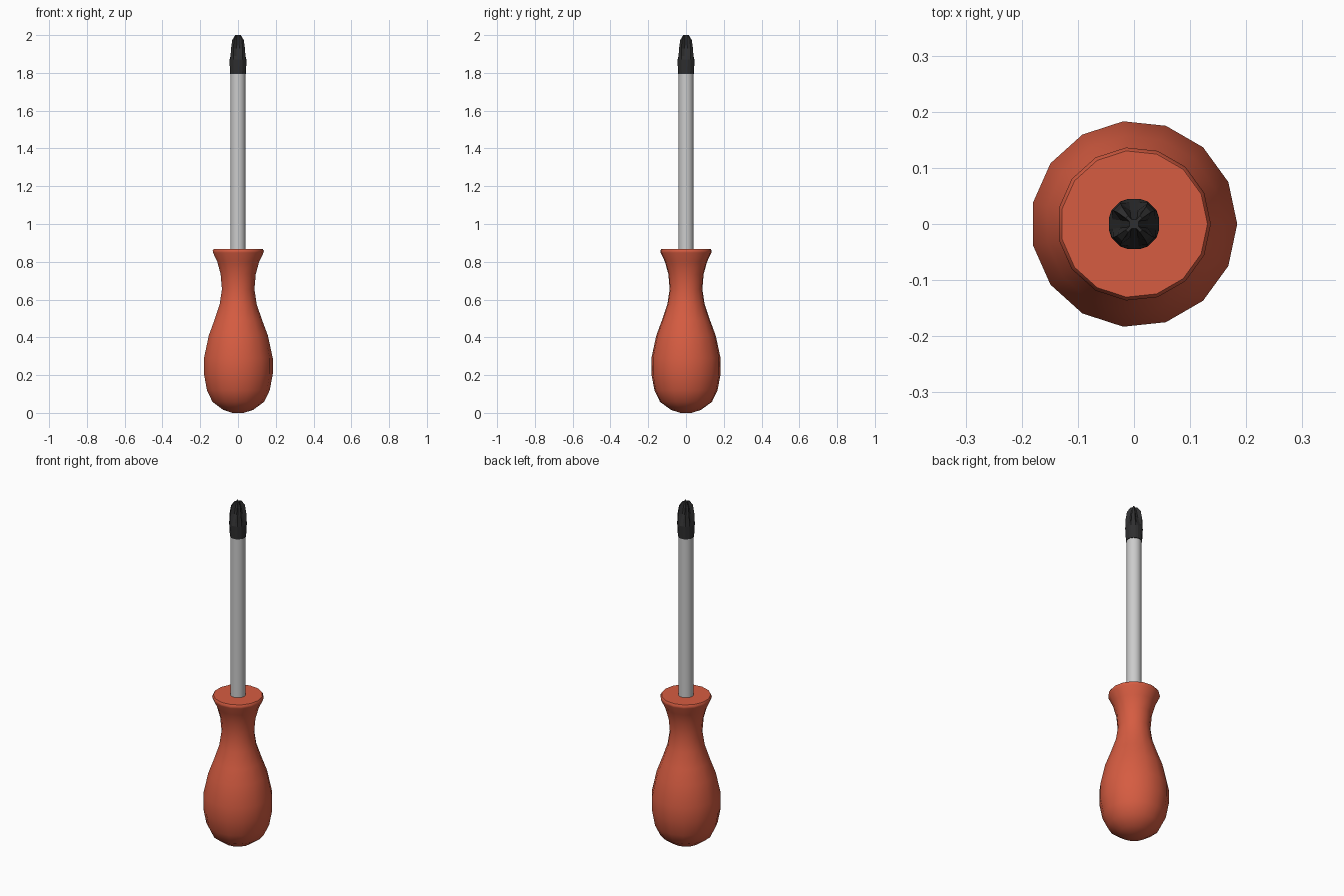
import bpy
import bmesh
from math import cos, sin, pi, radians

cube = bpy.data.objects.get("Cube")
if cube:
    bpy.data.objects.remove(cube, do_unlink=True)


def material(name, rgb, roughness):
    mat = bpy.data.materials.new(name)
    mat.use_nodes = True
    mat.diffuse_color = (*rgb, 1)
    bsdf = mat.node_tree.nodes["Principled BSDF"]
    bsdf.inputs["Base Color"].default_value = (*rgb, 1)
    bsdf.inputs["Roughness"].default_value = roughness
    return mat


def loft(name, rings, mat, smooth_angle=None):
    """Skin a stack of equal-length point rings and cap both ends."""
    bm = bmesh.new()
    loops = [[bm.verts.new(p) for p in ring] for ring in rings]
    n = len(loops[0])
    for low, high in zip(loops, loops[1:]):
        for i in range(n):
            j = (i + 1) % n
            bm.faces.new((low[i], low[j], high[j], high[i]))
    bm.faces.new(loops[0][::-1])
    bm.faces.new(loops[-1])
    bmesh.ops.recalc_face_normals(bm, faces=bm.faces)
    mesh = bpy.data.meshes.new(name)
    bm.to_mesh(mesh)
    bm.free()
    mesh.materials.append(mat)
    obj = bpy.data.objects.new(name, mesh)
    bpy.context.collection.objects.link(obj)
    if smooth_angle:
        bpy.ops.object.select_all(action="DESELECT")
        obj.select_set(True)
        bpy.context.view_layer.objects.active = obj
        bpy.ops.object.shade_smooth_by_angle(angle=radians(smooth_angle))
    return obj


def circle(r, z, sides):
    return [(r * cos(2 * pi * i / sides), r * sin(2 * pi * i / sides), z)
            for i in range(sides)]


def cross(z, rib_r, rib_half, flute_r, flute_half):
    """Four diagonal ribs separated by flutes facing the axes."""
    ring = []
    for quarter in range(4):
        for deg, r in ((flute_half, flute_r), (45 - rib_half, rib_r),
                       (45 + rib_half, rib_r), (90 - flute_half, flute_r)):
            a = radians(deg + 90 * quarter)
            ring.append((r * cos(a), r * sin(a), z))
    return ring


orange = material("orange handle", (0.67, 0.107, 0.053), 0.5)
steel = material("light steel", (0.60, 0.60, 0.60), 0.4)
black = material("black tip", (0.028, 0.028, 0.029), 0.5)

# Turned handle: rounded butt, full belly, narrow waist, flared collar
profile = [(0.03, 0.0), (0.08, 0.016), (0.138, 0.058), (0.168, 0.12),
           (0.184, 0.205), (0.184, 0.29), (0.158, 0.41), (0.128, 0.49),
           (0.099, 0.575), (0.087, 0.655), (0.094, 0.735), (0.112, 0.8),
           (0.135, 0.848), (0.137, 0.858), (0.131, 0.868)]
loft("handle", [circle(r, z, 15) for r, z in profile], orange, 50)

# Shaft
loft("shaft", [circle(0.04, z, 16) for z in (0.85, 1.81)], steel, 40)

# Fluted cross tip
loft("tip", [cross(1.795, 0.043, 14, 0.043, 12),
             cross(1.87, 0.047, 14, 0.046, 12),
             cross(1.89, 0.046, 14, 0.039, 12),
             cross(1.93, 0.044, 12, 0.025, 16),
             cross(1.975, 0.037, 10, 0.015, 24),
             cross(2.0, 0.018, 10, 0.009, 28)], black)
